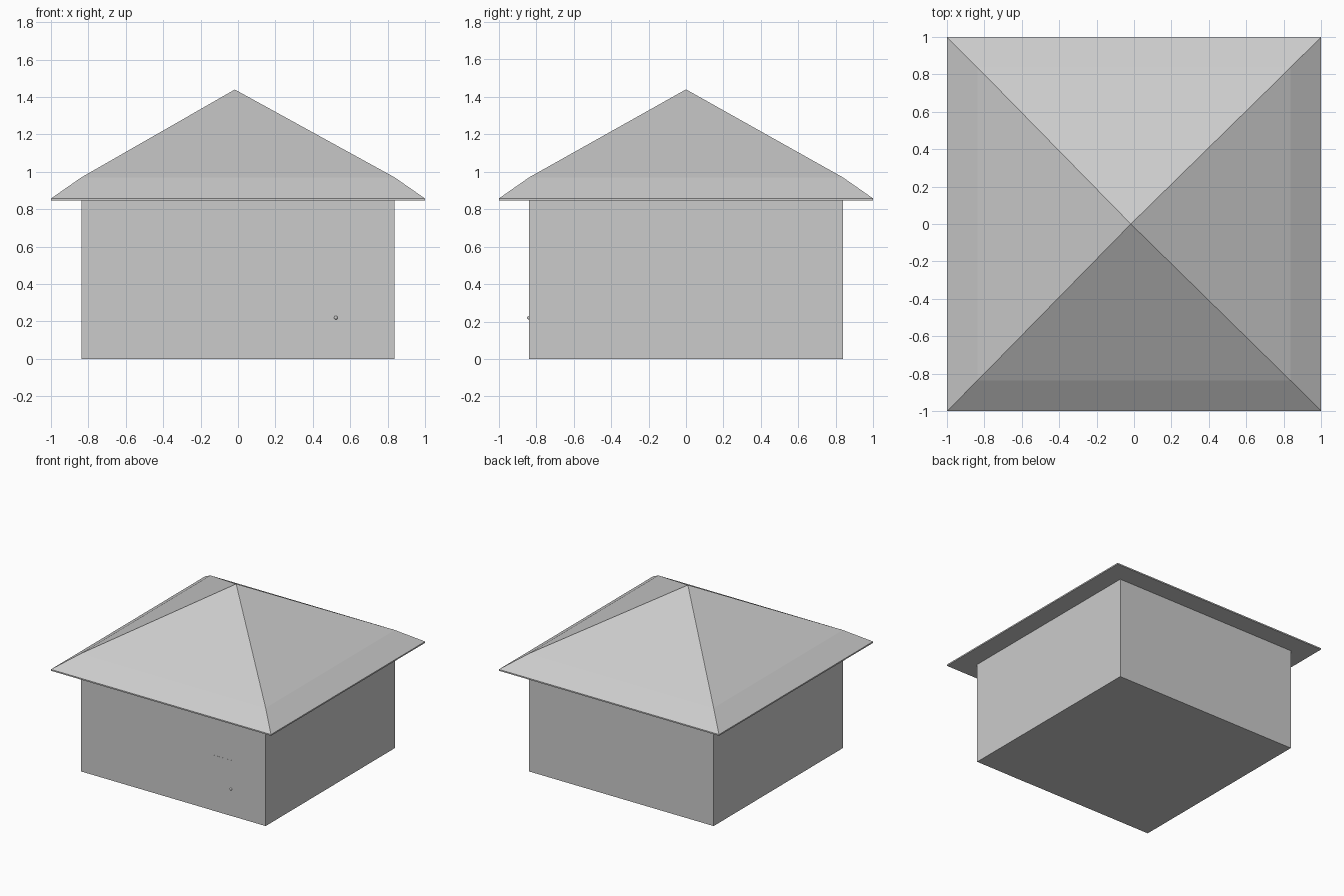
import bpy, bmesh

if "Cube" in bpy.data.objects:
    bpy.data.objects.remove(bpy.data.objects["Cube"])

WALL, EAVE = 0.838, 1.0


def box(name, lo, hi):
    bpy.ops.mesh.primitive_cube_add(size=1, location=[(a + b) / 2 for a, b in zip(lo, hi)])
    ob = bpy.context.object
    ob.name = name
    ob.scale = [b - a for a, b in zip(lo, hi)]
    bpy.ops.object.transform_apply(location=False, rotation=False, scale=True)
    return ob


# Walls: closed square block up to the soffit
box("walls", (-WALL, -WALL, 0), (WALL, WALL, 0.846))

# Door: almost flush with the front wall
box("door", (0.35, -WALL - 0.001, 0), (0.546, -WALL + 0.01, 0.457))

# Door knob
bpy.ops.mesh.primitive_uv_sphere_add(segments=12, ring_count=8, radius=0.01,
                                     location=(0.523, -WALL - 0.001, 0.22))
bpy.context.object.name = "door_knob"
bpy.ops.object.shade_smooth_by_angle()

# Hip roof: square rings from soffit to kink, closed by an apex
bm = bmesh.new()
rings = []
for half, z in ((EAVE, 0.846), (EAVE, 0.857), (0.838, 0.97)):
    rings.append([bm.verts.new((sx * half, sy * half, z))
                  for sx, sy in ((-1, -1), (1, -1), (1, 1), (-1, 1))])
apex = bm.verts.new((-0.017, 0, 1.44))
bm.faces.new(rings[0][::-1])
for i in range(4):
    j = (i + 1) % 4
    for low, high in zip(rings, rings[1:]):
        bm.faces.new((low[i], low[j], high[j], high[i]))
    bm.faces.new((rings[-1][i], rings[-1][j], apex))
mesh = bpy.data.meshes.new("roof")
bm.to_mesh(mesh)
bm.free()
bpy.context.collection.objects.link(bpy.data.objects.new("roof", mesh))
